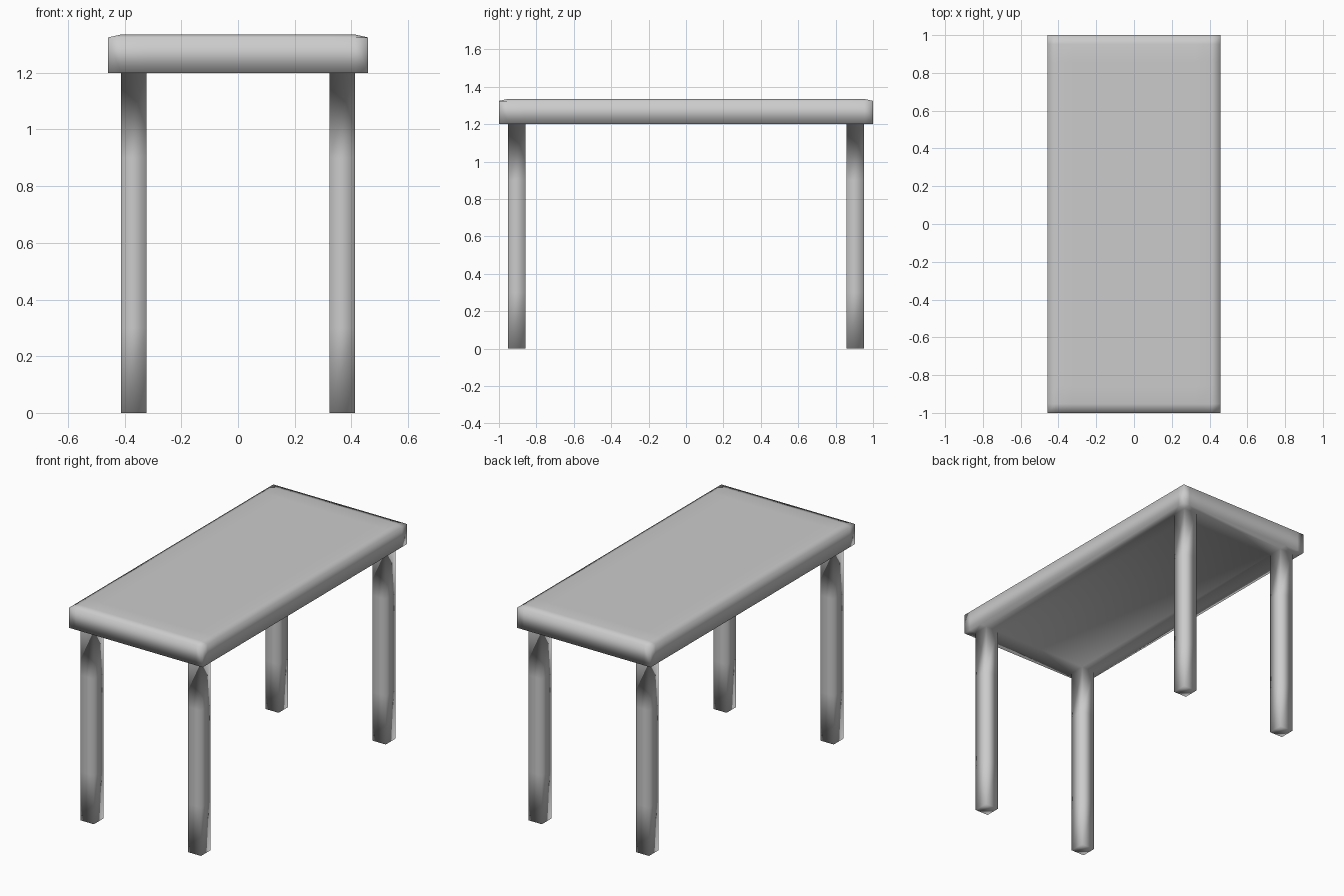
import bpy, bmesh

if "Cube" in bpy.data.objects:
    bpy.data.objects.remove(bpy.data.objects["Cube"])

XS = [-0.458, -0.413, -0.322, 0.322, 0.413, 0.458]   # edge and leg lines across
YS = [-1.0, -0.952, -0.857, 0.857, 0.952, 1.0]       # edge and leg lines along
UNDERSIDE, RIM, TOP = 1.20, 1.325, 1.335
LEG_LEVELS = [0.9, 0.3, 0.0]

grey = bpy.data.materials.new("grey")
grey.diffuse_color = (0.6, 0.6, 0.6, 1)
grey.use_nodes = True
grey.node_tree.nodes["Principled BSDF"].inputs["Base Color"].default_value = grey.diffuse_color

bm = bmesh.new()

# Tabletop underside: a grid whose lines mark out the legs
grid = [[bm.verts.new((x, y, UNDERSIDE)) for x in XS] for y in YS]
cells = {}
for j in range(5):
    for i in range(5):
        cells[i, j] = bm.faces.new((grid[j][i], grid[j + 1][i],
                                    grid[j + 1][i + 1], grid[j][i + 1]))

# Tabletop thickness, with the outer rim of the top slightly lower
ext = bmesh.ops.extrude_face_region(bm, geom=list(cells.values()), use_keep_orig=True)
for v in ext["geom"]:
    if isinstance(v, bmesh.types.BMVert):
        on_rim = abs(v.co.x) > 0.45 or abs(v.co.y) > 0.99
        v.co.z = RIM if on_rim else TOP

# Four square legs drawn down from the corner cells
for i in (1, 3):
    for j in (1, 3):
        face = cells[i, j]
        for z in LEG_LEVELS:
            face = bmesh.ops.extrude_discrete_faces(bm, faces=[face])["faces"][0]
            for v in face.verts:
                v.co.z = z

bmesh.ops.recalc_face_normals(bm, faces=bm.faces)
for f in bm.faces:
    f.smooth = True

mesh = bpy.data.meshes.new("table")
bm.to_mesh(mesh)
bm.free()
mesh.materials.append(grey)
bpy.context.collection.objects.link(bpy.data.objects.new("table", mesh))
